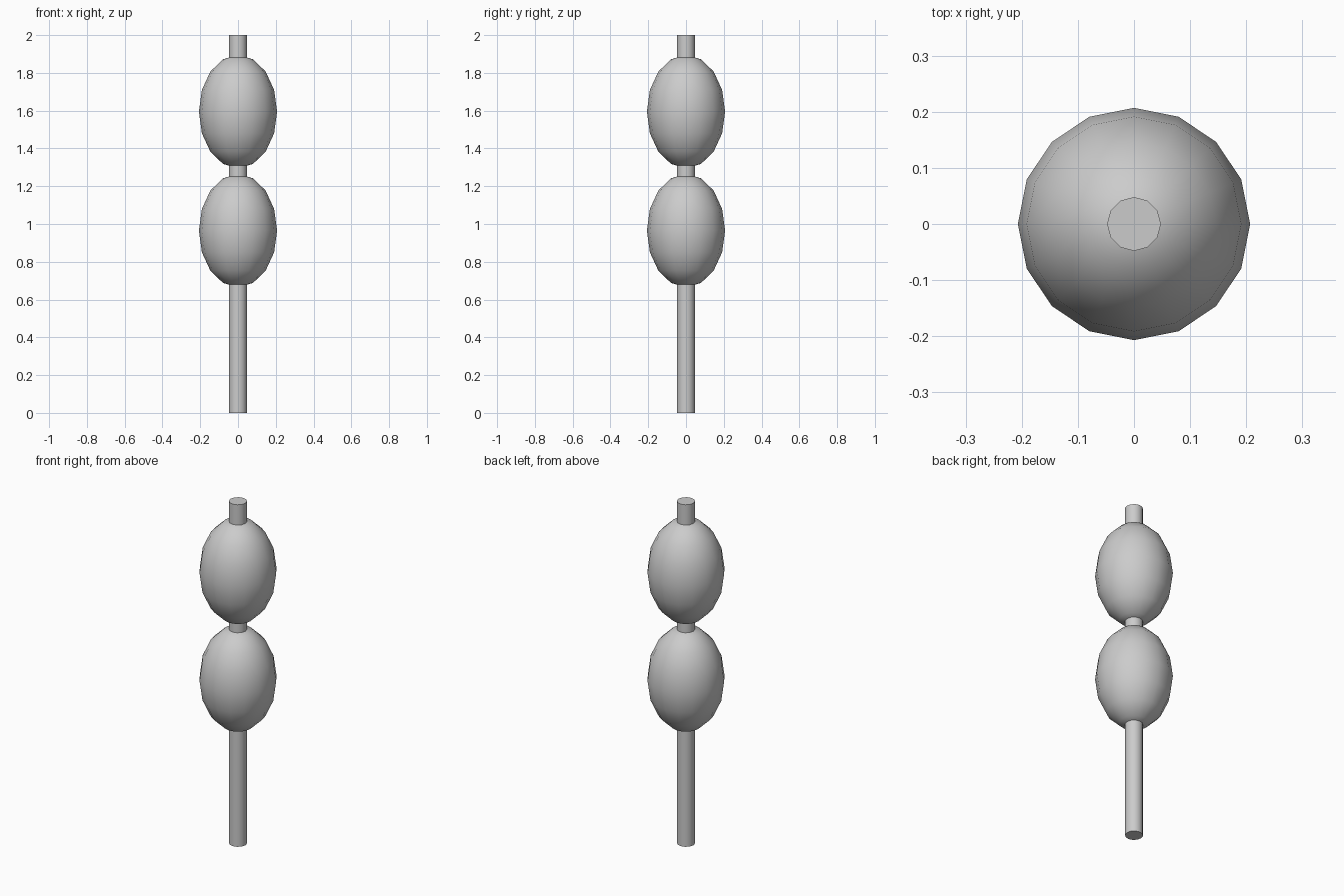
import bpy
import math

cube = bpy.data.objects.get("Cube")
if cube:
    bpy.data.objects.remove(cube, do_unlink=True)

GREY = (0.6, 0.6, 0.6, 1.0)
grey = bpy.data.materials.new("plain_grey")
grey.use_nodes = True
grey.diffuse_color = GREY
grey.node_tree.nodes["Principled BSDF"].inputs["Base Color"].default_value = GREY


def finish(name):
    """Name, colour and smooth the active object, keeping cap rims sharp."""
    obj = bpy.context.object
    obj.name = name
    obj.data.materials.append(grey)
    bpy.ops.object.shade_smooth_by_angle(angle=math.radians(50))


# Stick running through the whole model
bpy.ops.mesh.primitive_cylinder_add(vertices=12, radius=0.048, depth=2,
                                    location=(0, 0, 1))
finish("stick")

# Two egg-shaped balls threaded on the stick
for name, height in (("lower_ball", 0.965), ("upper_ball", 1.595)):
    bpy.ops.mesh.primitive_uv_sphere_add(segments=16, ring_count=8, radius=1,
                                         location=(0, 0, height))
    bpy.context.object.scale = (0.207, 0.207, 0.3)
    bpy.ops.object.transform_apply(location=False, rotation=False, scale=True)
    finish(name)
